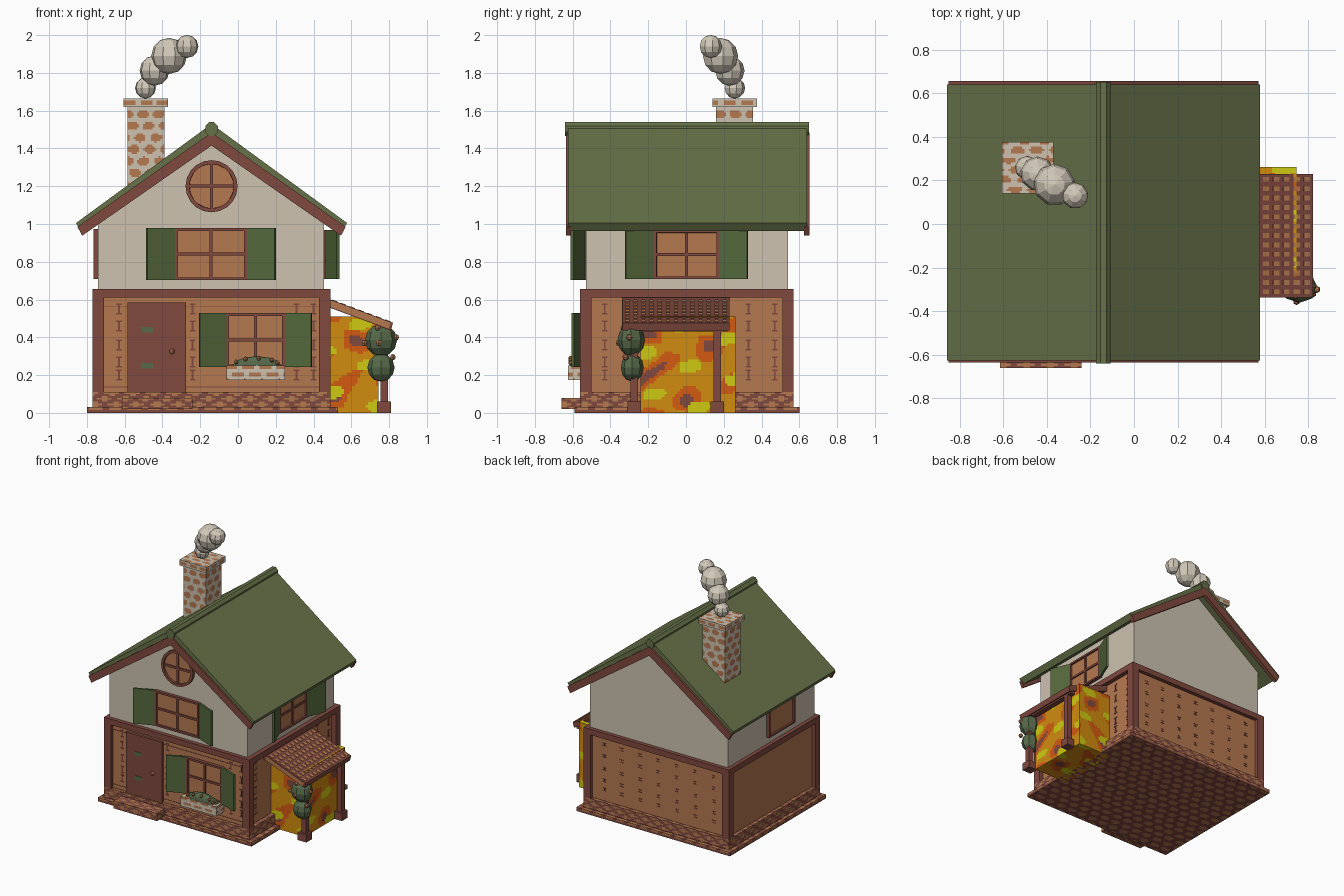
import bpy, bmesh, math, random
from mathutils import Matrix, Vector

if "Cube" in bpy.data.objects:
    bpy.data.objects.remove(bpy.data.objects["Cube"])
random.seed(4)


def material(name, hexcode):
    rgb = [int(hexcode[i:i + 2], 16) / 255 for i in (0, 2, 4)]
    col = [c / 12.92 if c < 0.04 else ((c + 0.055) / 1.055) ** 2.4 for c in rgb] + [1]
    m = bpy.data.materials.new(name)
    m.use_nodes = True
    m.diffuse_color = col
    m.node_tree.nodes["Principled BSDF"].inputs["Base Color"].default_value = col
    return m


ROOF = material("roof green", "667148")
SHUT = material("shutter green", "54683c")
LEAF = material("leaf green", "56694a")
TRIM = material("red brown trim", "80493f")
WOOD = material("orange wood", "b57950")
CREAM = material("cream plaster", "cdc2b0")
SMOKE = material("pale smoke", "d2c9b9")
AMBER = material("amber", "d08c10")
FLAME = material("flame orange", "d25a12")
YELLOW = material("yellow", "cfca12")


def finish(name, bm, mats, matrix=Matrix()):
    me = bpy.data.meshes.new(name)
    bmesh.ops.transform(bm, matrix=matrix, verts=bm.verts)
    bm.to_mesh(me)
    bm.free()
    for m in mats:
        me.materials.append(m)
    ob = bpy.data.objects.new(name, me)
    bpy.context.collection.objects.link(ob)
    return ob


def box(name, lo, hi, mat, matrix=Matrix()):
    bm = bmesh.new()
    lo, hi = Vector(lo), Vector(hi)
    bmesh.ops.create_cube(bm, size=1, matrix=Matrix.Translation((lo + hi) / 2) @ Matrix.Diagonal((*(hi - lo), 1)))
    return finish(name, bm, [mat], matrix)


def prism(name, pts, y0, y1, mats, matrix=Matrix(), inset=0, sink=0):
    """Extrude an x-z outline from y0 (front) to y1, optionally with a sunk front panel."""
    bm = bmesh.new()
    front = bm.faces.new([bm.verts.new((x, y0, z)) for x, z in pts])
    back = bmesh.ops.extrude_face_region(bm, geom=[front], use_keep_orig=True)["geom"]
    for v in back:
        if isinstance(v, bmesh.types.BMVert):
            v.co.y = y1
    bmesh.ops.recalc_face_normals(bm, faces=bm.faces)
    if inset:
        bmesh.ops.inset_region(bm, faces=[front], thickness=inset, depth=0)
        rim = bmesh.ops.inset_region(bm, faces=[front], thickness=0.001, depth=-sink)
        front.material_index = 1
    return finish(name, bm, mats, matrix)


def ball(name, center, radii, mat, seg=8, rings=6):
    bm = bmesh.new()
    bmesh.ops.create_uvsphere(bm, u_segments=seg, v_segments=rings, radius=1)
    return finish(name, bm, [mat], Matrix.Translation(center) @ Matrix.Diagonal((*radii, 1)))


def blobs(pu, pv):
    """Rule for staggered rounded stones with the given spacing."""
    def rule(u, v):
        row = math.floor(v / pv)
        du = (u / pu + 0.5 * row + 0.12 * math.sin(row * 5)) % 1 - 0.5
        dv = v / pv - row - 0.5
        return int((du / 0.37) ** 2 + (dv / 0.36) ** 2 < 1)
    return rule


def blaze(u, v):
    a = math.sin(24 * u + 2 * math.sin(15 * v)) + math.sin(27 * v - 14 * u)
    b = math.sin(19 * u - 25 * v + 1) + math.sin(31 * v + 9 * u)
    return 2 if b > 1.25 else 3 if a > 1.45 else 1 if a > 0.35 else 0


def patched(name, lo, hi, mats, rule, cell=0.012):
    """Box with gridded sides whose faces take their colour from a rule."""
    bm = bmesh.new()
    for ax in range(3):
        u, v = [i for i in range(3) if i != ax]
        nu, nv = [max(2, round((hi[i] - lo[i]) / cell)) for i in (u, v)]
        for end in (lo, hi):
            def point(i, j):
                p = [0, 0, 0]
                p[ax] = end[ax]
                p[u] = lo[u] + (hi[u] - lo[u]) * i / nu
                p[v] = lo[v] + (hi[v] - lo[v]) * j / nv
                return p
            grid = [[bm.verts.new(point(i, j)) for j in range(nv + 1)] for i in range(nu + 1)]
            for i in range(nu):
                for j in range(nv):
                    f = bm.faces.new((grid[i][j], grid[i + 1][j], grid[i + 1][j + 1], grid[i][j + 1]))
                    c = f.calc_center_median()
                    f.material_index = rule(c[u], c[v])
    bmesh.ops.remove_doubles(bm, verts=bm.verts, dist=0.0005)
    bmesh.ops.recalc_face_normals(bm, faces=bm.faces)
    return finish(name, bm, mats)


def rect(w, h):
    return [(-w / 2, -h / 2), (w / 2, -h / 2), (w / 2, h / 2), (-w / 2, h / 2)]


def window(name, center, turn, outline, w, h, bars=True, shutter=0):
    """Framed pane on a wall, with cross bars and half-open shutters."""
    mat = Matrix.Translation(center) @ Matrix.Rotation(math.radians(turn), 4, "Z")
    prism(name + "_frame", outline, -0.025, 0.01, [TRIM, WOOD], mat, 0.02, 0.014)
    if bars:
        t = 0.008
        box(name + "_upright_bar", (-t, -0.02, -h / 2 + 0.01), (t, 0, h / 2 - 0.01), TRIM, mat)
        box(name + "_cross_bar", (-w / 2 + 0.01, -0.02, -t), (w / 2 - 0.01, 0, t), TRIM, mat)
    if shutter:
        for side in (-1, 1):
            hinge = Matrix.Translation((side * w / 2, -0.005, 0)) @ Matrix.Rotation(-side * 0.38, 4, "Z")
            box(name + "_shutter", (min(0, side * shutter), -0.016, -h / 2),
                (max(0, side * shutter), 0, h / 2), SHUT, mat @ hinge)


# Stone footing, step and lower storey
STONE, BRICK = [TRIM, WOOD], [CREAM, WOOD]
patched("base_slab", (-0.8, -0.59, 0), (0.53, 0.6, 0.03), STONE, blobs(0.1, 0.07))
patched("foundation", (-0.77, -0.56, 0.03), (0.49, 0.57, 0.11), STONE, blobs(0.11, 0.03), 0.01)
patched("door_step", (-0.615, -0.66, 0.02), (-0.24, -0.55, 0.08), STONE, blobs(0.11, 0.03), 0.01)
box("lower_wall", (-0.74, -0.53, 0.1), (0.455, 0.54, 0.63), WOOD)
box("storey_beam", (-0.77, -0.56, 0.61), (0.49, 0.57, 0.655), TRIM)
for x in (-0.77, 0.43):
    for y in (-0.56, 0.51):
        box("corner_post", (x, y, 0.1), (x + 0.06, y + 0.06, 0.62), TRIM)

# Plank nail marks and seams
for turn, wall, columns in ((0, -0.53, (-0.63, -0.24, 0.31, 0.4)), (90, -0.455, (-0.43, 0.33, 0.47)),
                            (180, -0.54, (-0.33, -0.18, -0.02, 0.14, 0.3, 0.46, 0.62))):
    spin = Matrix.Rotation(math.radians(turn), 4, "Z")
    for x in columns:
        for z in (0.2, 0.27, 0.36, 0.46, 0.55):
            k = 0.4 if turn == 180 else 1
            for w, h, dz in ((0.005, 0.025, 0), (0.015, 0.004, 0.025), (0.015, 0.004, -0.025)):
                box("plank_mark", (x - w, wall - 0.003, z + dz * k - h * k),
                    (x + w, wall + 0.01, z + dz * k + h * k), TRIM, spin)
for z in (0.135, 0.562):
    box("plank_seam", (-0.71, -0.532, z), (0.43, -0.52, z + 0.005), TRIM)

# Upper storey and roof
prism("upper_wall", [(-0.74, 0.65), (0.455, 0.65), (0.455, 1.03), (-0.14, 1.48), (-0.74, 1.03)],
      -0.53, 0.54, [CREAM])


def chevron(half, eave, peak, tip, low, under):
    return [(-0.14 - half, eave), (-0.14, peak), (-0.14 + half, eave),
            (-0.14 + tip, low), (-0.14, under), (-0.14 - tip, low)]


prism("roof", chevron(0.718, 1.005, 1.53, 0.69, 0.963, 1.47), -0.625, 0.64, [ROOF])
barge = chevron(0.71, 0.985, 1.485, 0.685, 0.938, 1.415)
prism("front_barge_board", barge, -0.636, -0.61, [TRIM])
prism("back_barge_board", barge, 0.625, 0.655, [TRIM])
ridge = [(-0.14 + 0.036 * math.cos(a * math.pi / 4 + 0.39), 1.503 + 0.039 * math.sin(a * math.pi / 4 + 0.39))
         for a in range(8)]
prism("ridge_cap", ridge, -0.64, 0.65, [ROOF])

# Windows
window("lower_window", (0.093, -0.53, 0.385), 0, rect(0.31, 0.285), 0.31, 0.285, shutter=0.155)
window("upper_window", (-0.143, -0.53, 0.84), 0, rect(0.38, 0.275), 0.38, 0.275, shutter=0.165)
window("right_window", (0.455, 0.003, 0.838), 90, rect(0.345, 0.26), 0.345, 0.26, shutter=0.165)
window("left_window", (-0.74, -0.1, 0.842), -90, rect(0.32, 0.265), 0.32, 0.265, bars=False)
circle = [(0.138 * math.cos(a * math.pi / 10), 0.138 * math.sin(a * math.pi / 10)) for a in range(20)]
window("round_window", (-0.14, -0.53, 1.2), 0, circle, 0.276, 0.276)

# Door
box("door", (-0.585, -0.55, 0.1), (-0.275, -0.52, 0.585), TRIM)
for z in (0.25, 0.44):
    box("door_panel_mark", (-0.51, -0.553, z - 0.015), (-0.45, -0.54, z + 0.015), LEAF)
ball("door_knob", (-0.35, -0.56, 0.325), (0.014, 0.014, 0.014), WOOD)

# Window planter
patched("planter", (-0.06, -0.625, 0.175), (0.25, -0.53, 0.25), BRICK, blobs(0.09, 0.037), 0.009)
ball("planter_bush", (0.1, -0.58, 0.25), (0.135, 0.038, 0.05), LEAF, 10)
for x, z in ((-0.01, 0.27), (0.04, 0.285), (0.11, 0.29), (0.18, 0.28), (0.21, 0.265)):
    ball("planter_flower", (x, -0.61, z), (0.013, 0.013, 0.013), WOOD, 6, 4)

# Chimney and smoke
patched("chimney", (-0.585, 0.16, 1.05), (-0.39, 0.355, 1.63), BRICK, blobs(0.085, 0.062), 0.01)
patched("chimney_cap", (-0.605, 0.14, 1.62), (-0.37, 0.375, 1.665), BRICK, blobs(0.09, 0.045), 0.01)
for x, y, z, r in ((-0.49, 0.257, 1.72, 0.056), (-0.442, 0.23, 1.812, 0.08),
                   (-0.365, 0.18, 1.89, 0.096), (-0.27, 0.13, 1.94, 0.061)):
    ball("smoke_puff", (x, y, z), (r, r, r), SMOKE, 9, 6)

# Side lean-to: bright store, tiled roof, posts and beam
patched("bright_store", (0.45, -0.24, 0), (0.745, 0.262, 0.51), [AMBER, FLAME, YELLOW, TRIM], blaze, 0.014)
prism("lean_roof", [(0.45, 0.615), (0.82, 0.477), (0.81, 0.437), (0.45, 0.57)], -0.335, 0.23, [TRIM])
slope = Matrix.Translation((0.45, 0, 0.615)) @ Matrix.Rotation(math.atan2(0.138, 0.37), 4, "Y")
for i in range(7):
    for j in range(13):
        x, y = 0.05 + i * 0.05, -0.322 + j * 0.043
        box("roof_tile", (x, y, -0.01), (x + 0.03, y + 0.022, 0.003), WOOD, slope)
box("roof_front_board", (0.04, -0.338, -0.037), (0.385, -0.33, -0.004), WOOD, slope)
box("lean_beam", (0.755, -0.225, 0.43), (0.795, 0.22, 0.465), TRIM)
for y in (-0.275, 0.165):
    box("lean_post", (0.755, y - 0.02, 0.05), (0.795, y + 0.02, 0.47), TRIM)
    box("post_foot", (0.735, y - 0.036, 0), (0.81, y + 0.036, 0.06), TRIM)

# Climbing plant on the front post
ball("upper_climber", (0.757, -0.29, 0.385), (0.085, 0.072, 0.085), LEAF)
ball("lower_climber", (0.757, -0.285, 0.24), (0.072, 0.06, 0.075), LEAF)
for x, y, z in ((0.838, -0.3, 0.4), (0.67, -0.31, 0.37), (0.82, -0.32, 0.295), (0.745, -0.355, 0.37), (0.74, -0.33, 0.45)):
    ball("climber_flower", (x, y, z), (0.017, 0.017, 0.017), WOOD, 6, 4)
